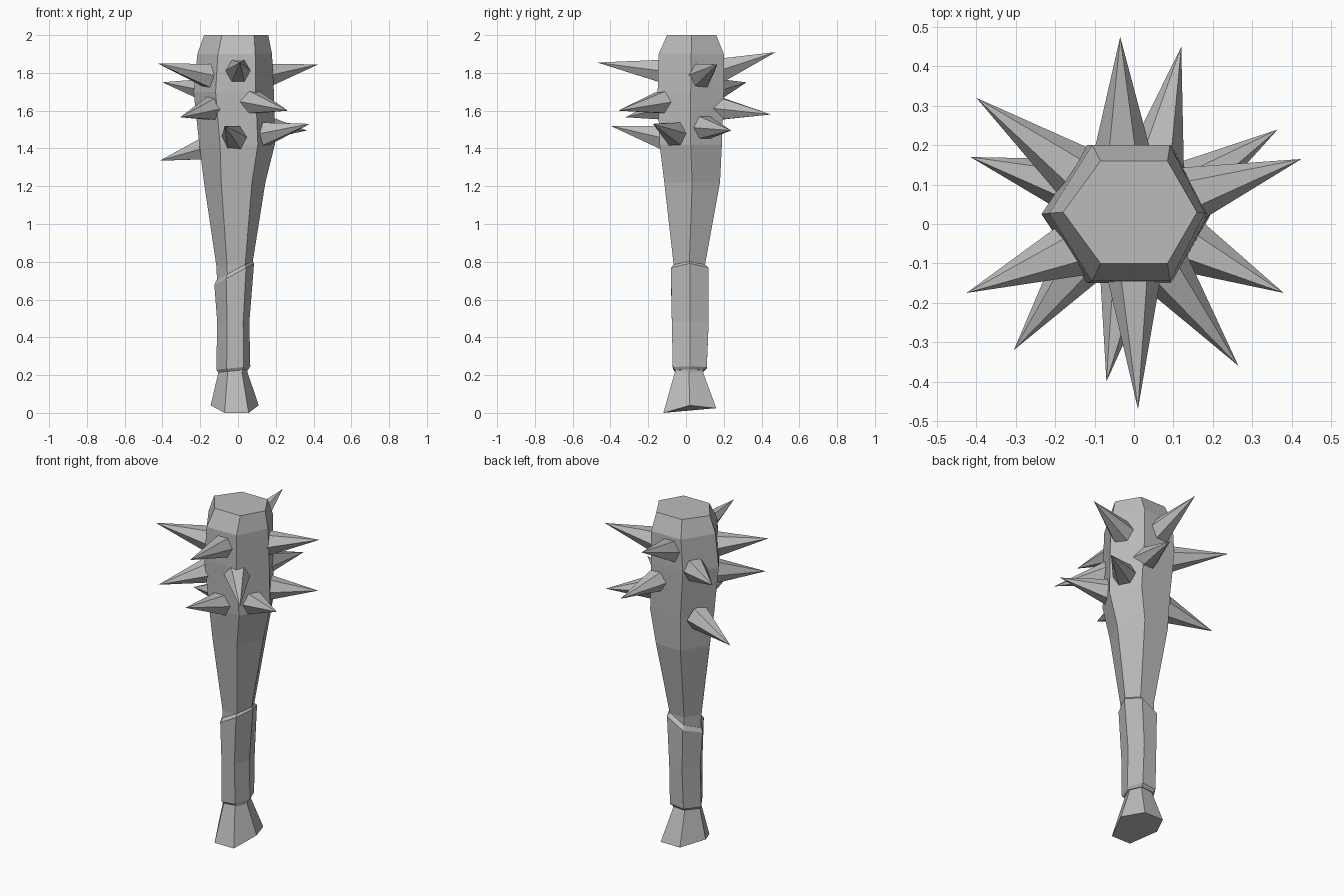
import bpy
import bmesh
from math import cos, sin, pi
from mathutils import Vector

default = bpy.data.objects.get("Cube")
if default:
    bpy.data.objects.remove(default, do_unlink=True)

# One plain grey for the whole club
grey = bpy.data.materials.new("plain grey")
grey.use_nodes = True
colour = (0.5, 0.5, 0.5, 1)
grey.diffuse_color = colour
grey.node_tree.nodes["Principled BSDF"].inputs["Base Color"].default_value = colour


def finish(name, bm):
    bmesh.ops.recalc_face_normals(bm, faces=bm.faces)
    mesh = bpy.data.meshes.new(name)
    bm.to_mesh(mesh)
    bm.free()
    mesh.materials.append(grey)
    obj = bpy.data.objects.new(name, mesh)
    bpy.context.collection.objects.link(obj)
    return obj


def hex_ring(bm, z, left, right, front, back, tilt=0):
    """Six-sided ring given by its extents, sloping along x by tilt."""
    mid = (left + right) / 2 + 0.01
    quarter = (right - left) / 4
    side_y = (front + back) / 2
    corners = [(left, side_y), (mid - quarter, front), (mid + quarter, front),
               (right, side_y), (mid + quarter, back), (mid - quarter, back)]
    return [bm.verts.new((x, y, z + tilt * x)) for x, y in corners]


def loft(name, rings):
    """Skin a stack of six-sided rings and cap both ends."""
    bm = bmesh.new()
    loops = [hex_ring(bm, *ring) for ring in rings]
    for low, high in zip(loops, loops[1:]):
        for i in range(6):
            j = (i + 1) % 6
            bm.faces.new((low[i], low[j], high[j], high[i]))
    bm.faces.new(loops[0][::-1])
    bm.faces.new(loops[-1])
    return finish(name, bm)


def spike(name, base, tip, radius=0.075, sides=6, sink=0.03):
    """Pointed cone whose base is sunk into the club head."""
    base, tip = Vector(base), Vector(tip)
    axis = (tip - base).normalized()
    base -= axis * sink
    across = axis.cross(Vector((0, 0, 1))).normalized()
    up = across.cross(axis)
    bm = bmesh.new()
    ring = []
    for i in range(sides):
        a = 2 * pi * i / sides
        ring.append(bm.verts.new(base + (across * cos(a) + up * sin(a)) * radius))
    point = bm.verts.new(tip)
    for i in range(sides):
        bm.faces.new((ring[i], ring[(i + 1) % sides], point))
    bm.faces.new(ring[::-1])
    return finish(name, bm)


# Tapered shaft swelling into a chamfered head: z, left, right, front, back
loft("club_shaft", [
    (0.20, -0.10, 0.05, -0.055, 0.09),
    (0.50, -0.10, 0.05, -0.06, 0.10),
    (0.78, -0.115, 0.075, -0.065, 0.10),
    (1.22, -0.18, 0.145, -0.115, 0.18),
    (1.42, -0.205, 0.195, -0.14, 0.19),
    (1.70, -0.235, 0.19, -0.15, 0.20),
    (1.90, -0.215, 0.18, -0.145, 0.20),
    (2.00, -0.18, 0.16, -0.10, 0.16),
])

# Grip sleeve with a slanted upper rim and a small lip at each end
loft("grip", [
    (0.225, -0.105, 0.055, -0.06, 0.095, 0.1),
    (0.24, -0.115, 0.065, -0.07, 0.11, 0.1),
    (0.48, -0.11, 0.06, -0.075, 0.12),
    (0.745, -0.125, 0.085, -0.08, 0.12, 0.55),
    (0.765, -0.115, 0.075, -0.065, 0.10, 0.55),
])

# Flared pommel with its two side corners raised
pommel = loft("pommel", [
    (0.00, -0.145, 0.11, -0.12, 0.16),
    (0.23, -0.10, 0.045, -0.055, 0.085),
])
for v in pommel.data.vertices:
    if v.co.z < 0.1:
        v.co.z += 0.04 if abs(v.co.x + 0.02) > 0.1 else (0.025 if v.co.y > 0 else 0)

# Spikes around the head: base centre, tip
spikes = {
    "front_upper": ((0, -0.13, 1.81), (0.01, -0.47, 1.855)),
    "front_lower": ((-0.02, -0.13, 1.46), (-0.07, -0.40, 1.52)),
    "front_left": ((0.08, -0.12, 1.645), (0.265, -0.36, 1.60)),
    "front_right": ((-0.14, -0.10, 1.61), (-0.305, -0.32, 1.565)),
    "left_upper": ((0.16, 0.08, 1.79), (0.425, 0.165, 1.845)),
    "left_lower_front": ((0.15, -0.06, 1.48), (0.38, -0.175, 1.53)),
    "left_lower_back": ((0.15, 0.10, 1.51), (0.365, 0.24, 1.495)),
    "right_upper": ((-0.17, -0.07, 1.79), (-0.425, -0.175, 1.85)),
    "right_lower": ((-0.17, 0.10, 1.40), (-0.415, 0.17, 1.335)),
    "back_right": ((-0.16, 0.14, 1.71), (-0.40, 0.32, 1.75)),
    "back_upper": ((-0.03, 0.20, 1.82), (-0.035, 0.475, 1.91)),
    "back_lower": ((0.06, 0.18, 1.61), (0.12, 0.45, 1.58)),
}
for place, (base, tip) in spikes.items():
    spike("spike_" + place, base, tip)
